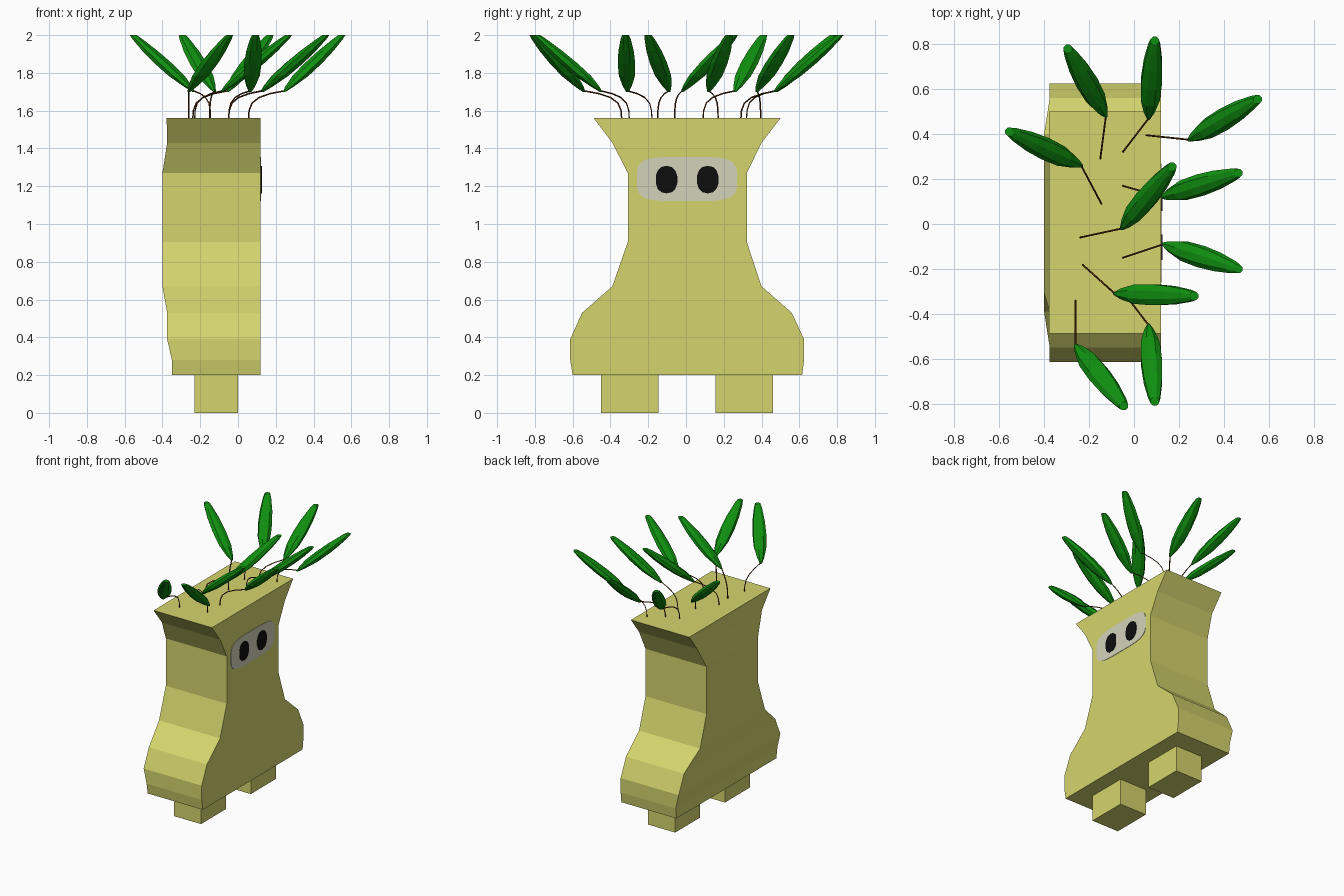
import bpy, bmesh, math
from mathutils import Vector

if "Cube" in bpy.data.objects:
    bpy.data.objects.remove(bpy.data.objects["Cube"])


def material(name, rgb):
    m = bpy.data.materials.new(name)
    m.diffuse_color = (*rgb, 1)
    m.use_nodes = True
    m.node_tree.nodes["Principled BSDF"].inputs["Base Color"].default_value = m.diffuse_color
    return m


YELLOW = material("pale yellow", (0.66, 0.66, 0.155))
GREEN = material("leaf green", (0.005, 0.28, 0.005))
BROWN = material("stem brown", (0.10, 0.025, 0.004))
GREY = material("pale grey", (0.65, 0.65, 0.50))
BLACK = material("black", (0.004, 0.004, 0.004))


def loft(name, rings, mat):
    """Closed skin through equally sized rings of points."""
    bm = bmesh.new()
    loops = [[bm.verts.new(p) for p in r] for r in rings]
    n = len(loops[0])
    for a, b in zip(loops, loops[1:]):
        for i in range(n):
            j = (i + 1) % n
            bm.faces.new((a[i], a[j], b[j], b[i]))
    bm.faces.new(loops[0][::-1])
    bm.faces.new(loops[-1])
    bmesh.ops.recalc_face_normals(bm, faces=bm.faces)
    me = bpy.data.meshes.new(name)
    bm.to_mesh(me)
    bm.free()
    me.materials.append(mat)
    ob = bpy.data.objects.new(name, me)
    bpy.context.collection.objects.link(ob)
    return ob


def box_ring(x0, x1, y0, y1, z):
    return [(x0, y0, z), (x1, y0, z), (x1, y1, z), (x0, y1, z)]


# body: height, left edge, right edge, back edge
FACE = 0.12
profile = [(0.20, -0.60, 0.615, -0.35), (0.28, -0.613, 0.625, -0.35),
           (0.39, -0.613, 0.625, -0.375), (0.53, -0.55, 0.56, -0.375),
           (0.67, -0.39, 0.40, -0.40), (0.905, -0.308, 0.322, -0.40),
           (1.27, -0.308, 0.322, -0.40), (1.43, -0.39, 0.40, -0.375),
           (1.56, -0.488, 0.50, -0.378)]
loft("body", [box_ring(xb, FACE, y0, y1, z) for z, y0, y1, xb in profile], YELLOW)

# feet
for side, y in (("left", -0.298), ("right", 0.308)):
    loft(side + "_foot", [box_ring(-0.23, 0.0, y - 0.152, y + 0.152, z)
                          for z in (0, 0.205)], YELLOW)


# face panel and eyes, thin plates on the +x face
def plate(name, y, z, ry, rz, power, x0, x1, mat, n=24):
    def pt(i, x):
        a = 2 * math.pi * (i + 0.5) / n
        c, s = math.cos(a), math.sin(a)
        return (x, y + ry * math.copysign(abs(c) ** (2 / power), c),
                z + rz * math.copysign(abs(s) ** (2 / power), s))
    loft(name, [[pt(i, x) for i in range(n)] for x in (x0, x1)], mat)


plate("face_panel", 0.005, 1.238, 0.266, 0.118, 4, FACE - 0.002, FACE + 0.003, GREY)
for side, y in (("left", -0.103), ("right", 0.115)):
    plate(side + "_eye", y, 1.235, 0.058, 0.073, 2.3, FACE + 0.002, FACE + 0.006, BLACK, 14)

# plants: stem foot, leaf base and leaf tip as seen from above
plants = [((-0.15, 0.29), (-0.125, 0.48), (-0.295, 0.78)),
          ((-0.05, 0.32), (0.065, 0.47), (0.092, 0.815)),
          ((0.055, 0.395), (0.245, 0.375), (0.55, 0.555)),
          ((-0.145, 0.09), (-0.235, 0.26), (-0.555, 0.41)),
          ((-0.05, 0.17), (0.125, 0.12), (0.465, 0.227)),
          ((-0.24, -0.06), (-0.055, -0.02), (0.17, 0.255)),
          ((-0.05, -0.15), (0.13, -0.09), (0.465, -0.20)),
          ((-0.23, -0.18), (-0.085, -0.31), (0.268, -0.32)),
          ((-0.26, -0.34), (-0.26, -0.54), (-0.045, -0.81)),
          ((-0.05, -0.30), (0.065, -0.45), (0.092, -0.79))]
leaf_shape = [(0, 0.008), (0.1, 0.026), (0.28, 0.046), (0.5, 0.05),
              (0.72, 0.044), (0.93, 0.029), (1, 0.02)]
STEM_TOP, LEAF_TOP = 1.70, 2.0

for k, (foot, base, tip) in enumerate(plants, 1):
    foot, base, tip = Vector(foot), Vector(base), Vector(tip)
    # leaf: slanted spindle of level rings
    rings = []
    for t, r in leaf_shape:
        c = base.lerp(tip, t)
        z = STEM_TOP + (LEAF_TOP - STEM_TOP) * t
        rings.append([(c.x + r * math.cos(a), c.y + r * math.sin(a), z)
                      for a in (2 * math.pi * (i + 0.5) / 8 for i in range(8))])
    loft(f"leaf_{k}", rings, GREEN)
    # stem: thin tube rising then bending outward
    cu = bpy.data.curves.new(f"stem_{k}", "CURVE")
    cu.dimensions = "3D"
    cu.bevel_depth = 0.004
    cu.bevel_resolution = 0
    path = [(0, 1.55), (0.02, 1.60), (0.1, 1.64), (0.3, 1.67), (0.6, 1.69), (1, 1.705)]
    sp = cu.splines.new("POLY")
    sp.points.add(len(path) - 1)
    for p, (t, z) in zip(sp.points, path):
        c = foot.lerp(base, t)
        p.co = (c.x, c.y, z, 1)
    cu.materials.append(BROWN)
    bpy.context.collection.objects.link(bpy.data.objects.new(f"stem_{k}", cu))
